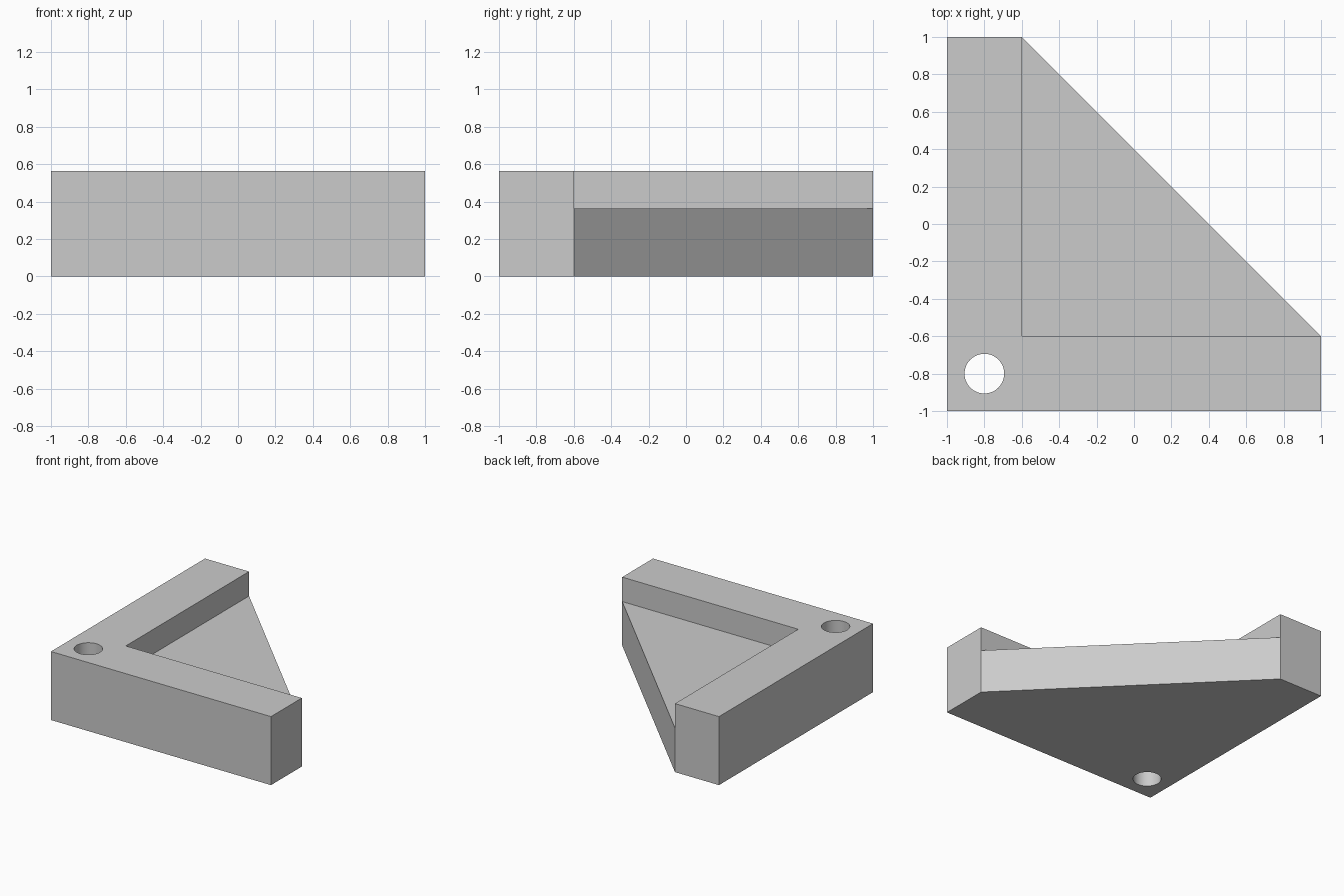
import bpy
import bmesh

cube = bpy.data.objects.get("Cube")
if cube:
    bpy.data.objects.remove(cube, do_unlink=True)

HEIGHT = 0.563
SHELF = 0.362
INNER = -0.6     # inner edge of both arms
HOLE_AT = -0.8
HOLE_RADIUS = 0.106

grey = bpy.data.materials.new("grey")
grey.use_nodes = True
colour = (0.6, 0.6, 0.6, 1)
grey.diffuse_color = colour
grey.node_tree.nodes["Principled BSDF"].inputs["Base Color"].default_value = colour


def raise_faces(bm, faces, height):
    """Extrude faces straight up and return the new top faces."""
    made = bmesh.ops.extrude_face_region(bm, geom=faces)["geom"]
    verts = [g for g in made if isinstance(g, bmesh.types.BMVert)]
    bmesh.ops.translate(bm, verts=verts, vec=(0, 0, height))
    return [g for g in made if isinstance(g, bmesh.types.BMFace)]


# L-shaped arms and the triangular shelf between them, as one solid
bm = bmesh.new()
outline = [(-1, -1), (1, -1), (1, INNER), (INNER, INNER), (INNER, 1), (-1, 1)]
v = [bm.verts.new((x, y, 0)) for x, y in outline]
arms = bm.faces.new(v)
shelf = bm.faces.new((v[2], v[4], v[3]))
tops = raise_faces(bm, [arms, shelf], SHELF)
arms_top = max(tops, key=lambda f: len(f.verts))
raise_faces(bm, [arms_top], HEIGHT - SHELF)
bmesh.ops.recalc_face_normals(bm, faces=bm.faces)

mesh = bpy.data.meshes.new("corner_bracket")
bm.to_mesh(mesh)
bm.free()
mesh.materials.append(grey)
bracket = bpy.data.objects.new("corner_bracket", mesh)
bpy.context.collection.objects.link(bracket)

# Round hole through the corner
bpy.ops.mesh.primitive_cylinder_add(vertices=48, radius=HOLE_RADIUS, depth=2,
                                    location=(HOLE_AT, HOLE_AT, HEIGHT / 2))
cutter = bpy.context.object
cutter.name = "hole_cutter"
cutter.hide_render = True
cutter.data.materials.append(grey)
cut = bracket.modifiers.new("hole", "BOOLEAN")
cut.operation = "DIFFERENCE"
cut.solver = "EXACT"
cut.object = cutter

bpy.ops.object.select_all(action="DESELECT")
bracket.select_set(True)
bpy.context.view_layer.objects.active = bracket
bpy.ops.object.modifier_apply(modifier=cut.name)
bpy.data.objects.remove(cutter, do_unlink=True)
bpy.ops.object.shade_smooth_by_angle()
